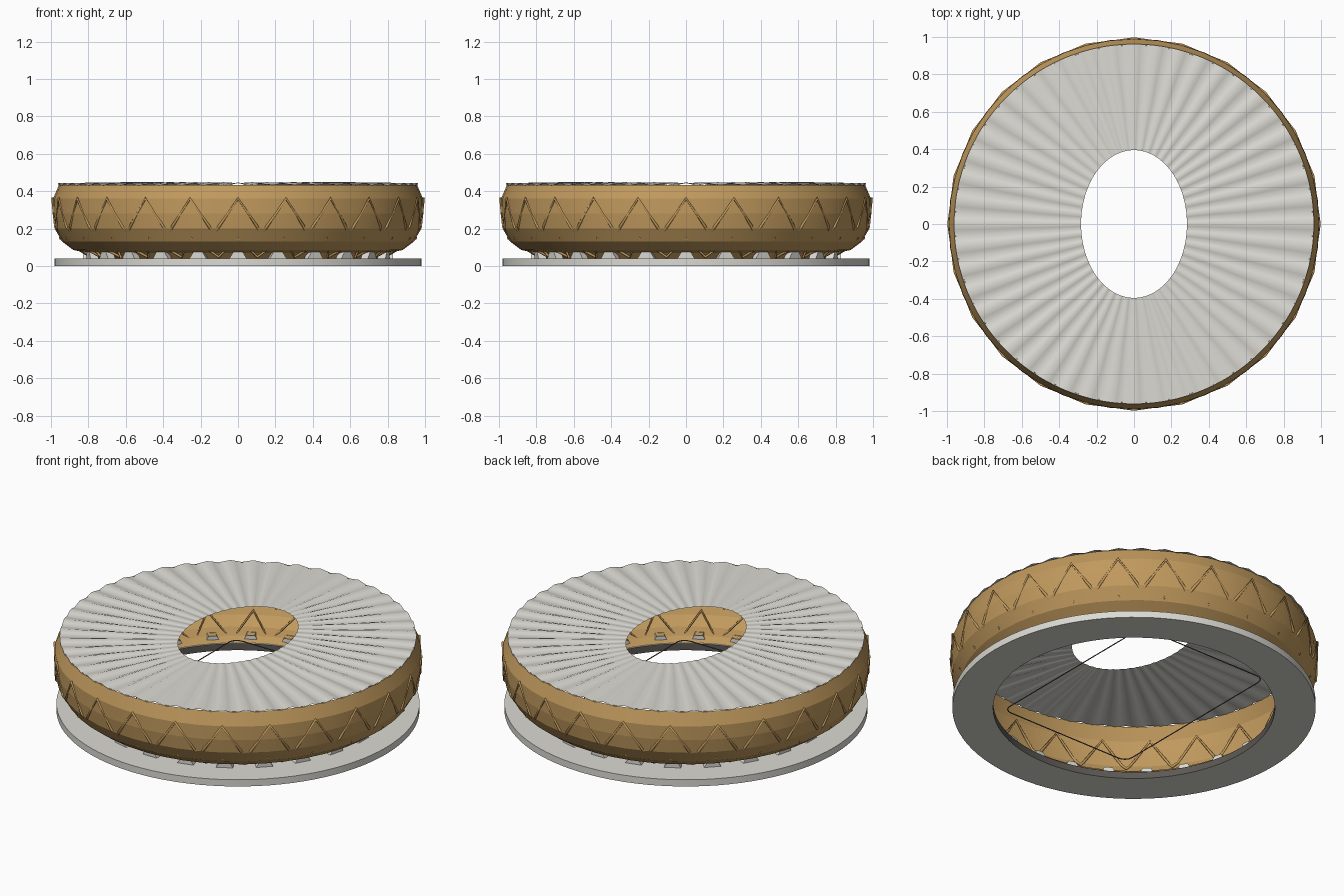
import bpy, bmesh, math
from math import sin, cos, pi, radians

if "Cube" in bpy.data.objects:
    bpy.data.objects.remove(bpy.data.objects["Cube"])


def material(name, rgb):
    m = bpy.data.materials.new(name)
    m.use_nodes = True
    m.diffuse_color = (*rgb, 1)
    m.node_tree.nodes["Principled BSDF"].inputs["Base Color"].default_value = (*rgb, 1)
    return m


PALE = material("pale grey", (0.71, 0.70, 0.65))
GOLD = material("gold", (0.53, 0.32, 0.11))
DARK = material("dark grey", (0.11, 0.10, 0.09))


def loft(name, rings, mat, close=False):
    """Bridge a list of point rings with quads."""
    bm = bmesh.new()
    rows = [[bm.verts.new(p) for p in ring] for ring in rings]
    pairs = list(zip(rows, rows[1:]))
    if close:
        pairs.append((rows[-1], rows[0]))
    for a, b in pairs:
        n = len(a)
        for i in range(n):
            j = (i + 1) % n
            bm.faces.new((a[i], a[j], b[j], b[i]))
    bmesh.ops.recalc_face_normals(bm, faces=bm.faces)
    mesh = bpy.data.meshes.new(name)
    bm.to_mesh(mesh)
    bm.free()
    ob = bpy.data.objects.new(name, mesh)
    mesh.materials.append(mat)
    bpy.context.collection.objects.link(ob)
    return ob


def polar(r, degrees, z):
    a = radians(degrees)
    return (r * cos(a), r * sin(a), z)


def circle(r, z, n):
    return [polar(r, 360 * i / n, z) for i in range(n)]


def tube(name, points, radius, mat):
    """Closed thin tube through the points."""
    cu = bpy.data.curves.new(name, "CURVE")
    cu.dimensions = "3D"
    cu.bevel_depth = radius
    cu.bevel_resolution = 1
    sp = cu.splines.new("POLY")
    sp.points.add(len(points) - 1)
    for p, co in zip(sp.points, points):
        p.co = (*co, 1)
    sp.use_cyclic_u = True
    cu.materials.append(mat)
    ob = bpy.data.objects.new(name, cu)
    bpy.context.collection.objects.link(ob)


# Flat base ring with a dark inner edge
base = loft("base_ring", [circle(r, z, 96) for r, z in
            ((0.76, 0), (0.98, 0), (0.98, 0.04), (0.76, 0.04))], PALE, close=True)
base.data.materials.append(DARK)
for f in base.data.polygons:
    if f.center.xy.length < 0.8:
        f.material_index = 1

# Curved outer wall, one skin with a skirt down to the base
profile = [(0.77, 0.04), (0.80, 0.07), (0.88, 0.085), (0.94, 0.13), (0.98, 0.20),
           (0.991, 0.28), (0.989, 0.36), (0.957, 0.434)]
wall = loft("outer_wall", [circle(r, z, 48) for r, z in profile], GOLD)

# Softly pleated roof with an oval opening
PLEATS = 48
STEPS = 4


def roof_ring(t, low, high):
    ring = []
    for i in range(PLEATS * STEPS):
        a = 2 * pi * i / (PLEATS * STEPS)
        rx = 0.283 + (0.962 - 0.283) * t
        ry = 0.395 + (0.962 - 0.395) * t
        wave = 0.5 + 0.5 * cos(a * PLEATS)
        ring.append((rx * cos(a), ry * sin(a), low + (high - low) * wave))
    return ring


roof = loft("pleated_roof", [roof_ring(0, 0.443, 0.446), roof_ring(0.48, 0.431, 0.448),
                             roof_ring(1, 0.431, 0.443)], PALE)

# Small wedge feet under the wall
feet = []
for i in range(24):
    rings = [[polar(r, 15 * i + s * half, z) for r, s in
              ((0.785, -1), (0.83, -1), (0.83, 1), (0.785, 1))]
             for half, z in ((3.2, 0.04), (1.6, 0.078))]
    feet.append(loft(f"foot_{i + 1}", rings, PALE))

for ob, angle in ((base, 30), (wall, 9), (roof, 50)):
    bpy.ops.object.select_all(action="DESELECT")
    ob.select_set(True)
    bpy.context.view_layer.objects.active = ob
    bpy.ops.object.shade_smooth_by_angle(angle=radians(angle))


# Zigzag struts round the wall: stops are (fraction of half bay, radius, height)
def zigzag(stops):
    return [polar(r, 15 * i + 7.5 * step, z) for i in range(24) for step, r, z in stops]


tube("upper_struts", zigzag([(0, 0.991, 0.36), (0.8, 0.982, 0.21),
                             (1, 0.95, 0.17), (1.2, 0.982, 0.21)]), 0.008, GOLD)
tube("lower_struts", zigzag([(0, 0.95, 0.15), (1, 0.79, 0.048)]), 0.008, GOLD)

# Thin outline with rounded corners inside the bowl
outline = []
for k, (sx, sy) in enumerate(((1, 1), (-1, 1), (-1, -1), (1, -1))):
    for j in range(5):
        a = pi / 2 * (k + j / 4)
        outline.append((0.38 * sx + 0.05 * cos(a), 0.53 * sy + 0.05 * sin(a), 0.085))
tube("field_outline", outline, 0.003, DARK)
